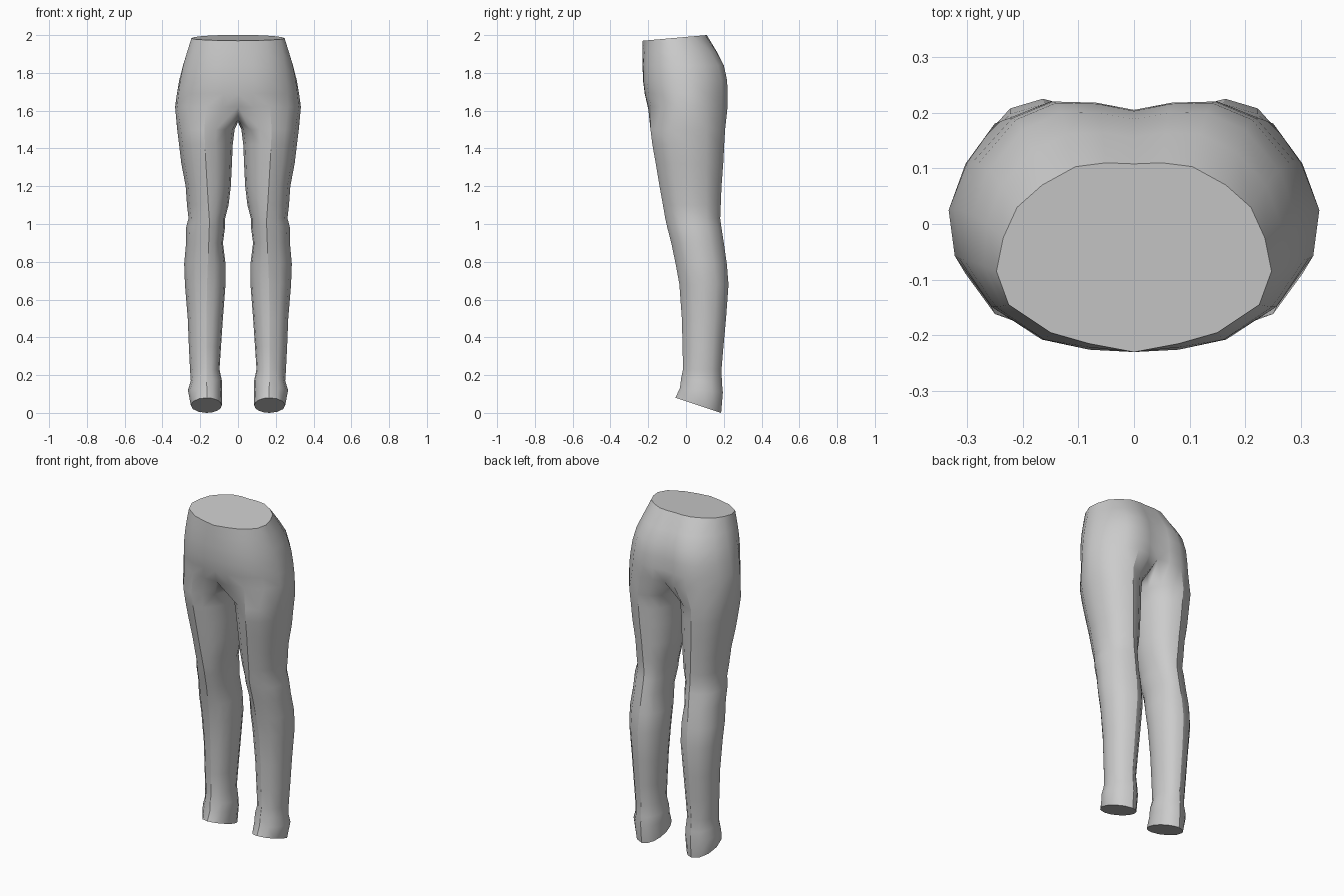
import bpy, bmesh, math

if "Cube" in bpy.data.objects:
    bpy.data.objects.remove(bpy.data.objects["Cube"])

grey = bpy.data.materials.new("grey cloth")
grey.diffuse_color = (0.6, 0.6, 0.6, 1)
grey.use_nodes = True
grey.node_tree.nodes["Principled BSDF"].inputs["Base Color"].default_value = grey.diffuse_color

# Half outlines from centre front, round the side, to centre back
WAIST = [(0, -.23), (.08, -.215), (.15, -.195), (.225, -.145), (.247, -.085),
         (.235, -.025), (.21, .03), (.165, .07), (.105, .103), (.05, .11), (0, .108)]
HIPS = [(0, -.23), (.08, -.228), (.17, -.21), (.265, -.15), (.322, -.065),
        (.333, .025), (.30, .11), (.225, .19), (.15, .22), (.07, .218), (0, .205)]
# Height, x blend, y blend from waist to hips, front depth factor
HIP_ROWS = [(1.97, 0, 0, 1), (1.91, .3, .5, 1), (1.84, .57, .83, 1),
            (1.76, .78, .98, .99), (1.69, .9, 1, .95), (1.62, 1, 1, .88)]
# Crotch seam between the legs, back to front: y, z
CROTCH = [(.11, 1.565), (0, 1.54), (-.10, 1.555)]
# Leg rows: height, inner x, outer x, front y, back y, crease x
LEG_ROWS = [(1.50, .018, .322, -.188, .207, .178), (1.42, .028, .312, -.178, .202, .175),
            (1.32, .032, .300, -.160, .197, .170), (1.20, .038, .277, -.140, .188, .163),
            (1.10, .050, .270, -.122, .184, .157), (1.03, .068, .262, -.110, .181, .152),
            (.985, .068, .274, -.100, .187, .152), (.90, .080, .275, -.078, .200, .155),
            (.79, .066, .285, -.055, .216, .160), (.68, .066, .281, -.035, .225, .164),
            (.50, .080, .266, -.022, .212, .167), (.35, .090, .260, -.018, .198, .167),
            (.23, .098, .254, -.016, .188, .167), (.17, .085, .250, -.026, .190, .167),
            (.12, .084, .265, -.032, .195, .165), (.04, .086, .250, -.056, .186, .165)]
FRONT, BACK, COUNT = 2, 8, 14

bm = bmesh.new()


def leg_ring(z, x0, x1, y0, y1, crease, tilt):
    """Egg-shaped ring with its front and back points on the trouser creases."""
    ring = []
    mid, depth = (y0 + y1) / 2, (y1 - y0) / 2
    for i in range(COUNT):
        if FRONT <= i <= BACK:
            a, reach = math.pi * (i - FRONT) / 6, x1 - crease
        else:
            a, reach = math.pi * (1 + ((i - BACK) % COUNT) / 8), crease - x0
        y = mid - depth * math.cos(a)
        s = math.sin(a)
        ring.append(bm.verts.new((crease + reach * s, y, z - tilt * (y - mid) / depth)))
    return ring


def bridge(a, b, closed):
    n = len(a)
    for i in range(n if closed else n - 1):
        j = (i + 1) % n
        bm.faces.new((a[i], b[i], b[j], a[j]))


def mark_sharp(a, b):
    edge = bm.edges.get((a, b))
    if edge:
        edge.smooth = False


# Hip section
rings = []
for z, tx, ty, front in HIP_ROWS:
    ring = []
    for (wx, wy), (hx, hy) in zip(WAIST, HIPS):
        x, y = wx + (hx - wx) * tx, wy + (hy - wy) * ty
        rise = .03 * (y + .23) / .34 if z == 1.97 else 0
        ring.append(bm.verts.new((x, y * front if y < 0 else y, z + rise)))
    rings.append(ring)
for a, b in zip(rings, rings[1:]):
    bridge(a, b, False)
waist_cap = bm.faces.new(rings[0])

# Leg section, starting from the hip edge and crotch seam
upper = rings[-1] + [bm.verts.new((0, y, z)) for y, z in CROTCH]
for row in LEG_ROWS:
    tilt = .04 if row[0] < .1 else .012 if row[0] < .2 else 0
    lower = leg_ring(*row, tilt)
    bridge(upper, lower, True)
    for k in (FRONT, BACK):
        mark_sharp(upper[k], lower[k])
    upper = lower
hem_cap = bm.faces.new(upper)

bmesh.ops.recalc_face_normals(bm, faces=bm.faces)
if waist_cap.normal.z < 0:
    bmesh.ops.reverse_faces(bm, faces=bm.faces)
for face in bm.faces:
    face.smooth = True
# Crisp edges round the waist and hem
for cap in (waist_cap, hem_cap):
    for edge in cap.edges:
        edge.smooth = False
    cap.smooth = False

mesh = bpy.data.meshes.new("trousers")
bm.to_mesh(mesh)
bm.free()
mesh.materials.append(grey)
trousers = bpy.data.objects.new("trousers", mesh)
bpy.context.collection.objects.link(trousers)
mirror = trousers.modifiers.new("other side", 'MIRROR')
mirror.use_mirror_merge = True
mirror.merge_threshold = 0.0005
